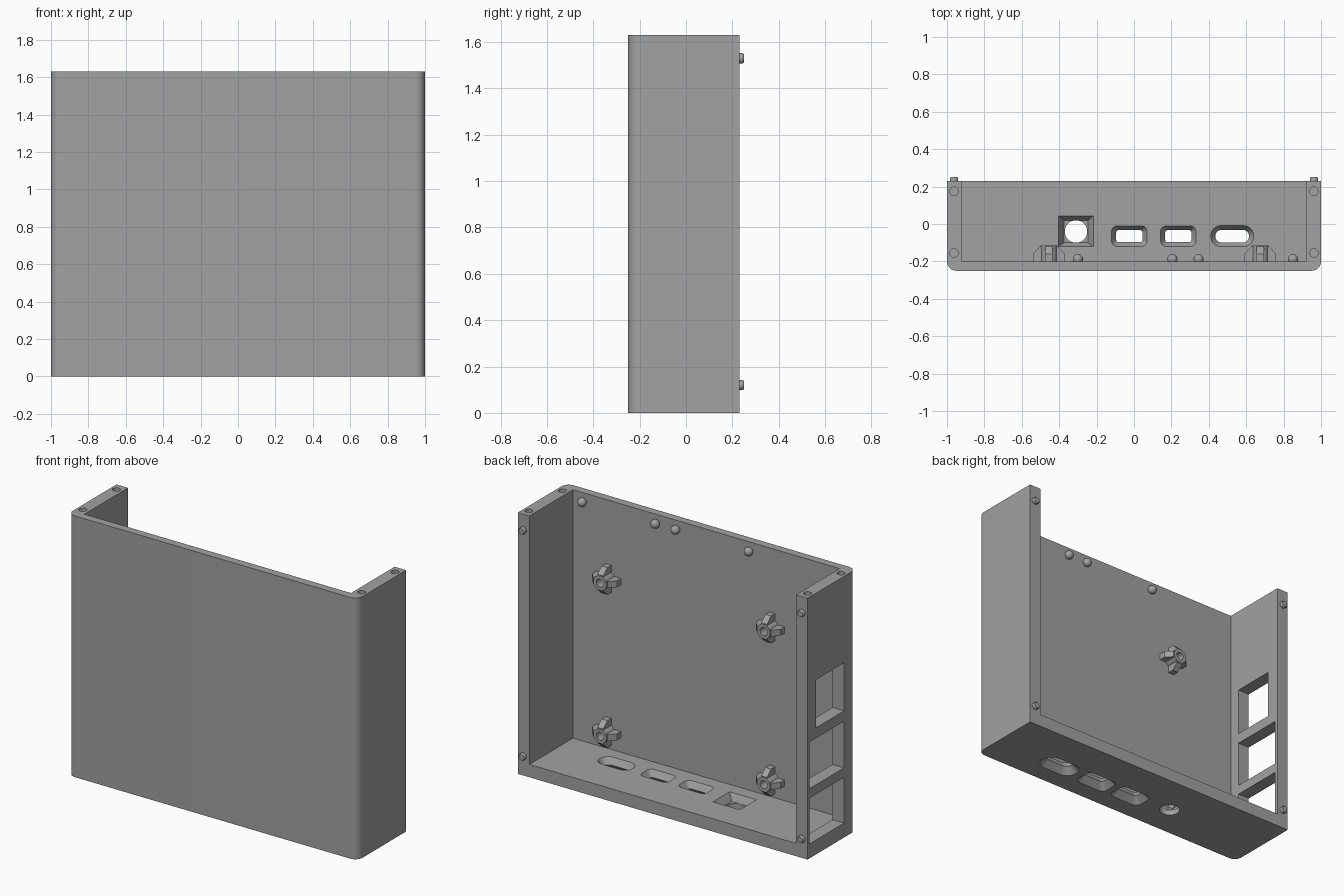
import bpy, bmesh, math
from mathutils import Matrix, Vector

if "Cube" in bpy.data.objects:
    bpy.data.objects.remove(bpy.data.objects["Cube"])

W, BACK, FRONT, H = 1.0, 0.23, -0.25, 1.63
WALL, PANEL, FLOOR = 0.92, -0.20, 0.08

grey = bpy.data.materials.new("grey plastic")
grey.diffuse_color = (0.36, 0.36, 0.36, 1)
grey.use_nodes = True
grey.node_tree.nodes["Principled BSDF"].inputs["Base Color"].default_value = grey.diffuse_color


def finish(name, bm, smooth=True):
    bmesh.ops.recalc_face_normals(bm, faces=bm.faces)
    mesh = bpy.data.meshes.new(name)
    bm.to_mesh(mesh)
    bm.free()
    mesh.materials.append(grey)
    ob = bpy.data.objects.new(name, mesh)
    bpy.context.collection.objects.link(ob)
    if smooth:
        shade(ob)
    return ob


def shade(ob):
    bpy.ops.object.select_all(action='DESELECT')
    ob.select_set(True)
    bpy.context.view_layer.objects.active = ob
    bpy.ops.object.shade_smooth_by_angle(angle=math.radians(30))


def loft(bm, rings, matrix=Matrix()):
    """Bridge (outline, height) rings along local z and cap both ends."""
    loops = [[bm.verts.new(matrix @ Vector((x, y, z))) for x, y in pts] for pts, z in rings]
    n = len(loops[0])
    for a, b in zip(loops, loops[1:]):
        for i in range(n):
            j = (i + 1) % n
            bm.faces.new((a[i], a[j], b[j], b[i]))
    bm.faces.new(loops[0][::-1])
    bm.faces.new(loops[-1])


def arc(cx, cy, r, a0, a1, n=8):
    return [(cx + r * math.cos(math.radians(a0 + (a1 - a0) * i / n)),
             cy + r * math.sin(math.radians(a0 + (a1 - a0) * i / n))) for i in range(n + 1)]


def circle(r, cx=0, cy=0, n=32):
    return arc(cx, cy, r, 0, 360, n)[:-1]


def rounded(cx, cy, w, h, r):
    x, y = w / 2 - r, h / 2 - r
    return (arc(cx + x, cy + y, r, 0, 90, 6) + arc(cx - x, cy + y, r, 90, 180, 6)
            + arc(cx - x, cy - y, r, 180, 270, 6) + arc(cx + x, cy - y, r, 270, 360, 6))


def rect(x0, x1, y0, y1):
    return [(x0, y0), (x1, y0), (x1, y1), (x0, y1)]


cutters = []


def cutter(*rings):
    bm = bmesh.new()
    loft(bm, rings)
    cutters.append(finish("cutter", bm, False))


# outer block with rounded front corners
outline = ([(W, BACK), (-W, BACK)] + arc(-0.95, -0.20, 0.05, 180, 270)
           + arc(0.95, -0.20, 0.05, 270, 360))
bm = bmesh.new()
loft(bm, [(outline, 0), (outline, H)])
case = finish("case_shell", bm, False)

# inner cavity, open at the back and top
cavity = rect(-WALL, WALL, PANEL, 0.5)
cutter((cavity, FLOOR), (cavity, 2))

# three windows in the left wall
for z0, z1, y1 in ((0.09, 0.375, 0.21), (0.435, 0.725, 0.21), (0.79, 1.09, 0.145)):
    window = rect(-1.1, -0.85, -0.13, y1)
    cutter((window, z0), (window, z1))

# flared port slots through the floor
for cx, w, h, round_ in ((-0.025, 0.14, 0.065, 0.2), (0.237, 0.14, 0.065, 0.2),
                         (0.525, 0.18, 0.068, 0.49)):
    def port(grow):
        a, b = w + grow, h + grow * 0.9
        return rounded(cx, -0.065, a, b, max(0.012, b * max(round_, 0.3 if grow else 0)))
    cutter((port(0.12), -0.02), (port(0), 0.04), (port(0.075), 0.10))

# square pocket with a round hole
cutter((rect(-0.375, -0.245, -0.10, 0.02), 0.035), (rect(-0.412, -0.208, -0.128, 0.052), 0.095))
cutter((circle(0.06, -0.31, -0.04), -0.05), (circle(0.06, -0.31, -0.04), 0.06))

# sockets in the top ends of the side walls
for sx in (-1, 1):
    for y in (0.175, -0.155):
        cutter((circle(0.023, sx * 0.962, y), H - 0.05), (circle(0.023, sx * 0.962, y), H + 0.05))

# carve the shell
for c in cutters:
    mod = case.modifiers.new("cut", 'BOOLEAN')
    mod.operation, mod.solver, mod.object = 'DIFFERENCE', 'EXACT', c
    c.hide_render = True
bpy.context.view_layer.update()
carved = bpy.data.meshes.new_from_object(case.evaluated_get(bpy.context.evaluated_depsgraph_get()))
case.modifiers.clear()
case.data = carved
for c in cutters:
    bpy.data.objects.remove(c)
shade(case)

TO_BACK = Matrix.Rotation(-math.pi / 2, 4, 'X')

# four finned screw standoffs on the panel
fin = [(0.035, -0.005), (0.085, -0.005), (0.085, 0.04), (0.048, 0.08), (0.035, 0.08)]
for x in (-0.455, 0.675):
    for z in (0.19, 1.145):
        base = Matrix.Translation((x, PANEL, z)) @ TO_BACK
        bm = bmesh.new()
        loft(bm, [(circle(0.045), -0.005), (circle(0.045), 0.085),
                  (circle(0.025), 0.085), (circle(0.025), 0.01)], base)
        for k in range(4):
            turn = Matrix.Rotation(k * math.pi / 2, 4, 'Z') @ Matrix.Rotation(math.pi / 2, 4, 'X')
            loft(bm, [(fin, -0.02), (fin, 0.02)], base @ turn)
        finish("standoff", bm)

# round bumps near the top of the panel
for x in (-0.30, 0.205, 0.345, 0.85):
    bm = bmesh.new()
    bmesh.ops.create_uvsphere(bm, u_segments=24, v_segments=12, radius=0.027,
                              matrix=Matrix.Translation((x, -0.188, 1.575)))
    finish("panel_bump", bm)

# locating pegs on the back edges
for x in (-0.962, 0.962):
    for z in (0.12, 1.53):
        bm = bmesh.new()
        loft(bm, [(circle(0.022), -0.01), (circle(0.022), 0.014), (circle(0.018), 0.02)],
             Matrix.Translation((x, BACK, z)) @ TO_BACK)
        finish("locating_peg", bm)
